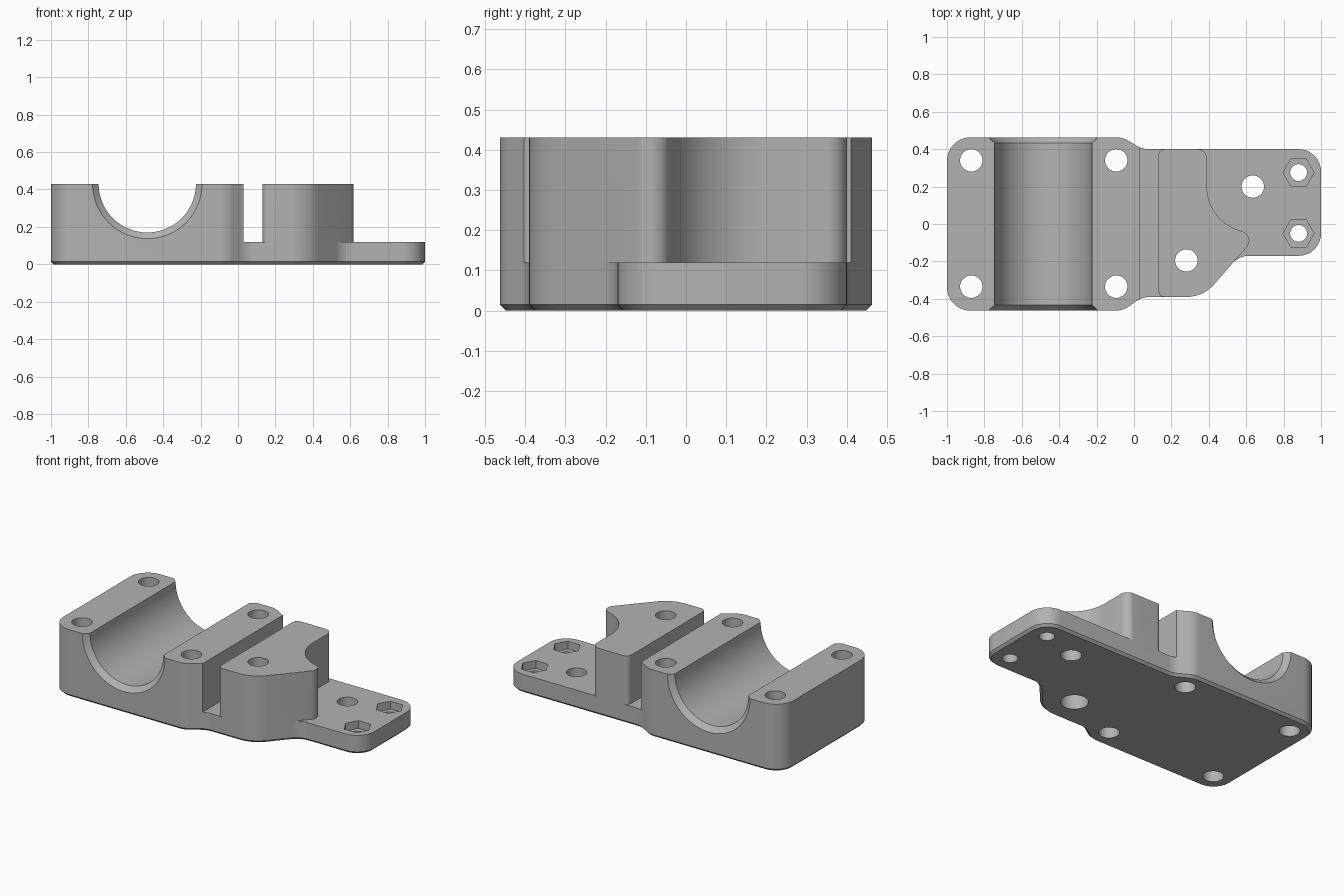
import bpy, bmesh
from math import sin, cos, tan, pi, radians
from mathutils import Vector

old = bpy.data.objects.get("Cube")
if old:
    bpy.data.objects.remove(old, do_unlink=True)

grey = bpy.data.materials.new("plain grey")
grey.use_nodes = True
colour = (0.45, 0.45, 0.45, 1)
grey.diffuse_color = colour
grey.node_tree.nodes["Principled BSDF"].inputs["Base Color"].default_value = colour

HEIGHT, PLATE, CHAMFER = 0.43, 0.12, 0.015


def loft(name, rings):
    """Closed solid through matching rings of 3D points."""
    bm = bmesh.new()
    loops = [[bm.verts.new(p) for p in ring] for ring in rings]
    n = len(loops[0])
    for low, high in zip(loops, loops[1:]):
        for i in range(n):
            j = (i + 1) % n
            bm.faces.new((low[i], low[j], high[j], high[i]))
    bm.faces.new(loops[0][::-1])
    bm.faces.new(loops[-1])
    bmesh.ops.recalc_face_normals(bm, faces=bm.faces)
    mesh = bpy.data.meshes.new(name)
    bm.to_mesh(mesh)
    bm.free()
    mesh.materials.append(grey)
    obj = bpy.data.objects.new(name, mesh)
    bpy.context.collection.objects.link(obj)
    return obj


def at(points, z):
    return [(p[0], p[1], z) for p in points]


def prism(name, points, z0, z1):
    return loft(name, [at(points, z0), at(points, z1)])


def circle(x, y, r, n=48):
    return [(x + r * cos(2 * pi * i / n), y + r * sin(2 * pi * i / n)) for i in range(n)]


def rounded(corners, steps=12):
    """Polygon from (x, y, radius) corners, each rounded by an arc."""
    out = []
    for i, (x, y, r) in enumerate(corners):
        p = Vector((x, y))
        if r == 0:
            out.append(p)
            continue
        a = (Vector(corners[i - 1][:2]) - p).normalized()
        b = (Vector(corners[(i + 1) % len(corners)][:2]) - p).normalized()
        half = a.angle(b) / 2
        centre = p + (a + b).normalized() * (r / sin(half))
        start = p + a * (r / tan(half)) - centre
        end = p + b * (r / tan(half)) - centre
        sweep = pi - 2 * half
        for k in range(steps + 1):
            t = k / steps
            out.append(centre + (start * sin((1 - t) * sweep) + end * sin(t * sweep)) / sin(sweep))
    return out


def inset(points, d):
    """Shift a counter-clockwise outline inward."""
    out = []
    for i, p in enumerate(points):
        along = (points[(i + 1) % len(points)] - points[i - 1]).normalized()
        out.append(p + Vector((-along.y, along.x)) * d)
    return out


def combine(target, other, operation):
    mod = target.modifiers.new(operation.lower(), "BOOLEAN")
    mod.operation = operation
    mod.solver = "EXACT"
    mod.object = other
    bpy.ops.object.select_all(action="DESELECT")
    bpy.context.view_layer.objects.active = target
    target.select_set(True)
    bpy.ops.object.modifier_apply(modifier=mod.name)
    bpy.data.objects.remove(other, do_unlink=True)


# Body outline: wide clamp on the right side, narrow mounting tab on the left
outline = rounded([
    (-1, -0.463, 0.125), (-0.06, -0.463, 0.125), (0.045, -0.39, 0.125),
    (0.37, -0.39, 0.2), (0.56, -0.17, 0.12), (1, -0.17, 0.12),
    (1, 0.4, 0.12), (0.045, 0.4, 0.125), (-0.06, 0.463, 0.125), (-1, 0.463, 0.125)])
body = loft("clamp_bracket", [at(inset(outline, CHAMFER), 0), at(outline, CHAMFER),
                              at(outline, HEIGHT)])

# Lower the tab to plate thickness
slab = [(0.03, -0.6), (1.2, -0.6), (1.2, 0.6), (0.03, 0.6)]
combine(body, prism("tab_cutter", slab, PLATE, 0.6), "DIFFERENCE")

# Raised block with a scooped side
scoop = [(0.635 + 0.245 * cos(radians(a)), 0.2 + 0.245 * sin(radians(a)), 0)
         for a in range(250, 179, -5)]
block = rounded([(0.13, -0.39, 0.035), (0.37, -0.39, 0.2), (0.653, -0.065, 0.05)]
                + scoop + [(0.39, 0.4, 0.05), (0.13, 0.4, 0.035)])
combine(body, prism("raised_block", block, PLATE, HEIGHT), "UNION")

# Half-round cradle with chamfered ends
cradle = []
for y, r in ((-0.5, 0.333), (-0.433, 0.26), (0.433, 0.26), (0.5, 0.333)):
    cradle.append([(x, y, z) for x, z in circle(-0.485, HEIGHT, r, 96)])
combine(body, loft("cradle_cutter", cradle), "DIFFERENCE")

# Bolt holes
for x, y, r in ((-0.87, 0.34, 0.06), (-0.87, -0.335, 0.06), (-0.095, 0.34, 0.06),
                (-0.095, -0.335, 0.06), (0.635, 0.2, 0.06), (0.28, -0.195, 0.06),
                (0.88, 0.275, 0.045), (0.88, -0.05, 0.045)):
    combine(body, prism("hole_cutter", circle(x, y, r), -0.2, 0.7), "DIFFERENCE")

# Hexagonal nut pockets and the counterbore underneath
for y in (0.275, -0.05):
    combine(body, prism("nut_cutter", circle(0.88, y, 0.083, 6), 0.07, 0.3), "DIFFERENCE")
combine(body, prism("counterbore_cutter", circle(0.28, -0.195, 0.08), -0.2, 0.12), "DIFFERENCE")

bpy.context.view_layer.objects.active = body
body.select_set(True)
bpy.ops.object.shade_smooth_by_angle(angle=radians(30))
